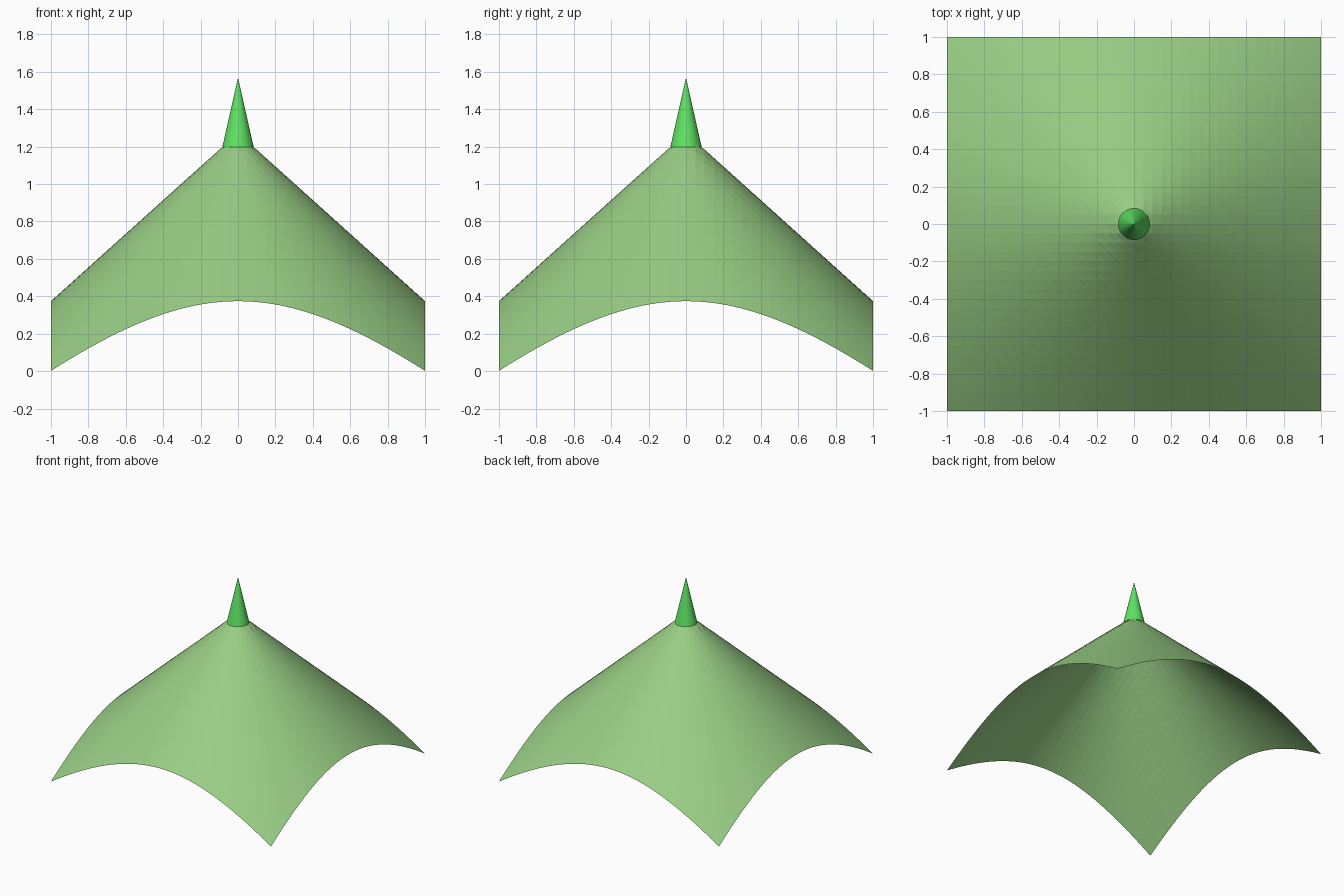
import bpy, bmesh, math

if "Cube" in bpy.data.objects:
    bpy.data.objects.remove(bpy.data.objects["Cube"])

APEX, SLOPE = 1.274, 0.9      # conical roof: height = APEX - SLOPE * radius


def finish(name, bm, color):
    mesh = bpy.data.meshes.new(name)
    bm.to_mesh(mesh)
    bm.free()
    mat = bpy.data.materials.new(name + "_green")
    mat.diffuse_color = (*color, 1)
    mat.use_nodes = True
    mat.node_tree.nodes["Principled BSDF"].inputs["Base Color"].default_value = mat.diffuse_color
    mesh.materials.append(mat)
    obj = bpy.data.objects.new(name, mesh)
    bpy.context.collection.objects.link(obj)
    return obj


# Open square canopy draped over a cone, faceted with parallel diagonals
bm = bmesh.new()
bmesh.ops.create_grid(bm, x_segments=40, y_segments=40, size=1)
for f in list(bm.faces):
    order = sorted(f.verts, key=lambda v: v.co.x - v.co.y)
    bmesh.utils.face_split(f, order[0], order[-1])
for v in bm.verts:
    # the hidden tip is flattened under the finial
    v.co.z = min(1.22, max(0, APEX - SLOPE * math.hypot(v.co.x, v.co.y)))
finish("canopy", bm, (0.314, 0.611, 0.231))

# Pointed finial on the peak
bm = bmesh.new()
bmesh.ops.create_cone(bm, cap_ends=True, segments=32, radius1=0.084, radius2=0, depth=0.372)
bmesh.ops.translate(bm, verts=bm.verts, vec=(0, 0, 1.197 + 0.186))
finish("finial", bm, (0.114, 0.767, 0.125))
